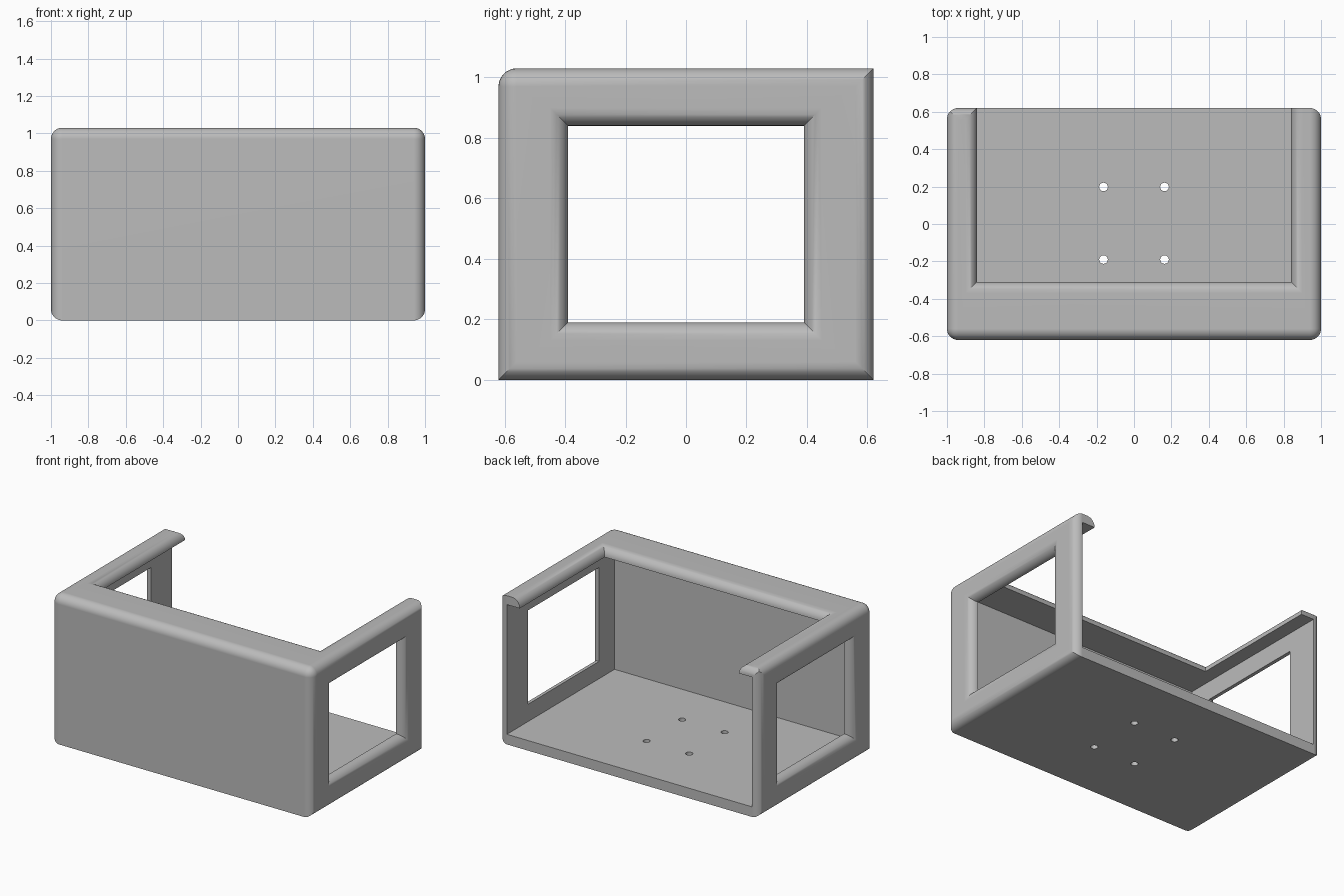
import bpy, bmesh, math

if "Cube" in bpy.data.objects:
    bpy.data.objects.remove(bpy.data.objects["Cube"])

R = 0.06       # fillet radius
WALL = 0.062   # wall thickness
FLOOR = 0.07
X, Y, H = 1.0, 0.62, 1.03
SEG = 8

grey = bpy.data.materials.new("plain grey")
grey.diffuse_color = (0.5, 0.5, 0.5, 1)
grey.use_nodes = True
grey.node_tree.nodes["Principled BSDF"].inputs["Base Color"].default_value = grey.diffuse_color


def make(name, bm):
    bmesh.ops.recalc_face_normals(bm, faces=bm.faces[:])
    me = bpy.data.meshes.new(name)
    bm.to_mesh(me)
    bm.free()
    me.materials.append(grey)
    ob = bpy.data.objects.new(name, me)
    bpy.context.collection.objects.link(ob)
    return ob


def loft(name, rings):
    bm = bmesh.new()
    rows = [[bm.verts.new(p) for p in ring] for ring in rings]
    n = len(rows[0])
    for a, b in zip(rows, rows[1:]):
        for i in range(n):
            j = (i + 1) % n
            bm.faces.new((a[i], a[j], b[j], b[i]))
    bm.faces.new(rows[0])
    bm.faces.new(rows[-1])
    return make(name, bm)


def rect(u0, u1, v0, v1):
    return [(u0, v0), (u1, v0), (u1, v1), (u0, v1)]


def flared(name, u0, u1, v0, v1, face, place):
    """Rectangular cutter whose outer rim rounds over at height 'face'."""
    steps = [(face - 0.12, 0)]
    for i in range(SEG + 1):
        t = math.pi / 2 * i / SEG
        steps.append((face - R + R * math.sin(t), R * (1 - math.cos(t))))
    steps.append((face + 0.1, R))
    return loft(name, [[place(u, v, d) for u, v in
                        rect(u0 - e, u1 + e, v0 - e, v1 + e)] for d, e in steps])


# outer block with rounded edges
bm = bmesh.new()
bmesh.ops.create_cube(bm, size=1)
for v in bm.verts:
    v.co = (v.co.x * 2 * X, v.co.y * 2 * Y, (v.co.z + 0.5) * H)


def rounded(e):
    m = (e.verts[0].co + e.verts[1].co) / 2
    front_top = m.y < -0.5 and m.z > 0.9
    return abs(m.x) > 0.9 or front_top


bmesh.ops.bevel(bm, geom=[e for e in bm.edges if rounded(e)], offset=R,
                offset_type='OFFSET', segments=SEG, profile=0.5,
                affect='EDGES', clamp_overlap=True)
case = make("open_case", bm)

# inner cavity, open at the back
cutters = [loft("cavity_cutter", [[(x, y, z) for x, y in rect(-X + WALL, X - WALL, -Y + WALL, 1)]
                                  for z in (FLOOR, H - WALL)])]

# top opening and side windows
cutters.append(flared("top_cutter", -0.84, 0.84, -0.31, 1.2, H, lambda u, v, d: (u, v, d)))
for s in (-1, 1):
    cutters.append(flared("window_cutter", -0.39, 0.39, 0.19, 0.84, X,
                          lambda u, v, d, s=s: (s * d, u, v)))

# rounded rear end of the left lip
arc = [(Y - R + R * math.sin(math.pi / 2 * i / SEG), H - R + R * math.cos(math.pi / 2 * i / SEG))
       for i in range(SEG + 1)]
prof = arc + [(0.75, H - R), (0.75, 1.2), (Y - R, 1.2)]
cutters.append(loft("lip_end_cutter", [[(x, y, z) for y, z in prof] for x in (-1.2, -0.5)]))

# four floor holes
circle = [(0.023 * math.cos(math.tau * i / 24), 0.023 * math.sin(math.tau * i / 24)) for i in range(24)]
for hx in (-0.163, 0.163):
    for hy in (-0.19, 0.198):
        cutters.append(loft("hole_cutter", [[(hx + a, hy + b, z) for a, b in circle]
                                            for z in (-0.1, 0.15)]))

bpy.context.view_layer.objects.active = case
case.select_set(True)
for c in cutters:
    c.hide_render = True
    mod = case.modifiers.new("cut", 'BOOLEAN')
    mod.operation = 'DIFFERENCE'
    mod.solver = 'EXACT'
    mod.object = c
    bpy.ops.object.modifier_apply(modifier=mod.name)
    bpy.data.objects.remove(c)

bpy.ops.object.shade_smooth_by_angle(angle=math.radians(30))
wn = case.modifiers.new("even_shading", 'WEIGHTED_NORMAL')
wn.keep_sharp = True
